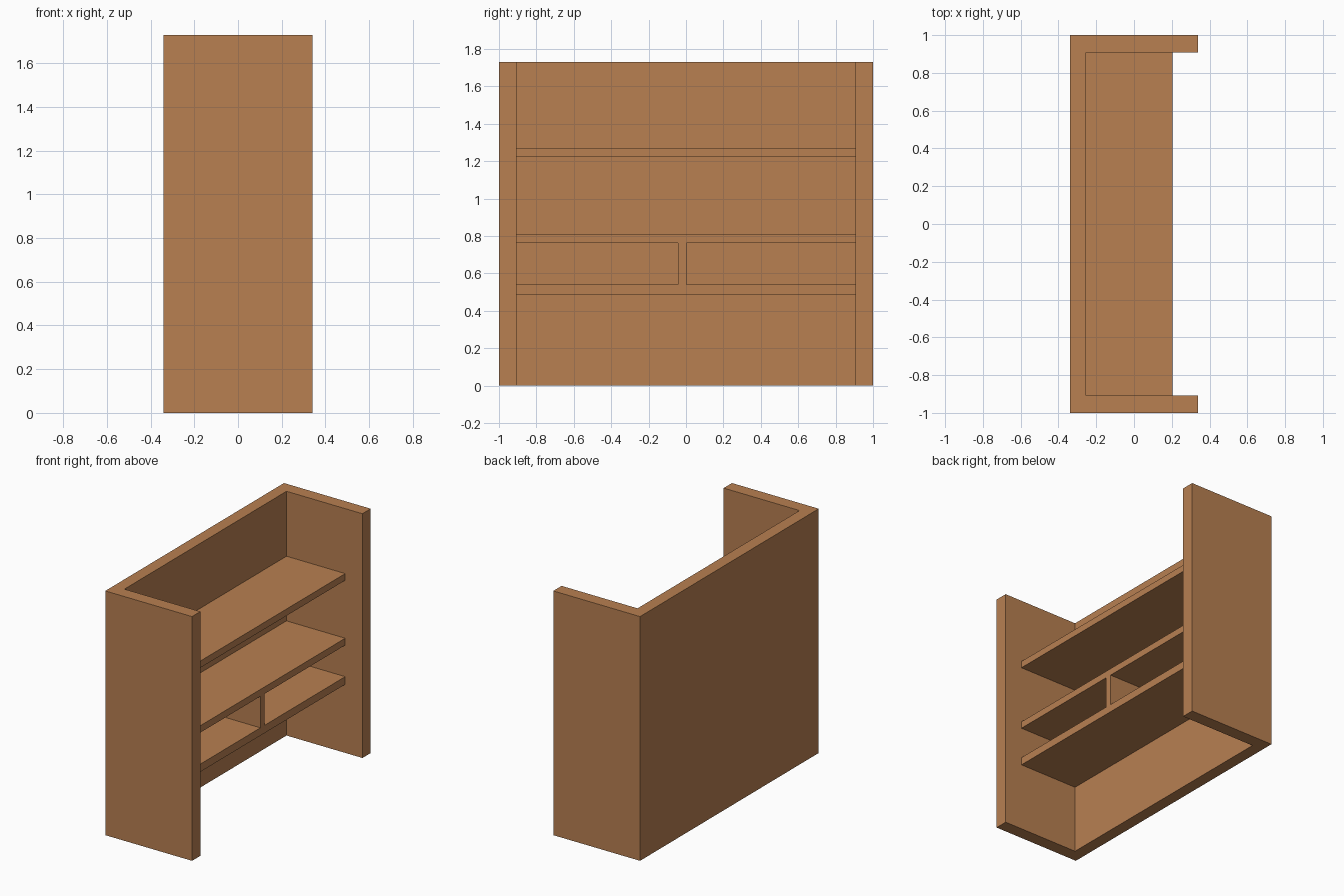
import bpy, bmesh

if "Cube" in bpy.data.objects:
    bpy.data.objects.remove(bpy.data.objects["Cube"])

wood = bpy.data.materials.new("warm wood")
wood.diffuse_color = (0.48, 0.215, 0.083, 1)
wood.use_nodes = True
wood.node_tree.nodes["Principled BSDF"].inputs["Base Color"].default_value = wood.diffuse_color


def finish(name, bm):
    bmesh.ops.recalc_face_normals(bm, faces=bm.faces)
    mesh = bpy.data.meshes.new(name)
    bm.to_mesh(mesh)
    bm.free()
    mesh.materials.append(wood)
    ob = bpy.data.objects.new(name, mesh)
    bpy.context.collection.objects.link(ob)
    return ob


def box(name, x, y, z):
    bm = bmesh.new()
    bmesh.ops.create_cube(bm, size=1)
    for v in bm.verts:
        v.co = [(a + b) / 2 + c * (b - a) for (a, b), c in zip((x, y, z), v.co)]
    return finish(name, bm)


HEIGHT = 1.73
BACK, FRONT = -0.34, 0.34          # outer depth along x
INNER_BACK, INNER_Y = -0.255, 0.907
SHELF_FRONT = 0.205

# Carcass: U-shaped plan (back panel and two sides), open top, bottom and +x
profile = [(BACK, -1), (FRONT, -1), (FRONT, -INNER_Y), (INNER_BACK, -INNER_Y),
           (INNER_BACK, INNER_Y), (FRONT, INNER_Y), (FRONT, 1), (BACK, 1)]
bm = bmesh.new()
face = bm.faces.new([bm.verts.new((x, y, 0)) for x, y in profile])
ext = bmesh.ops.extrude_face_region(bm, geom=[face], use_keep_orig=True)
top = [g for g in ext["geom"] if isinstance(g, bmesh.types.BMVert)]
bmesh.ops.translate(bm, verts=top, vec=(0, 0, HEIGHT))
finish("cabinet_carcass", bm)

# Three shelves spanning between the sides
for name, z0, z1 in (("lower_shelf", 0.485, 0.54),
                     ("middle_shelf", 0.763, 0.812),
                     ("upper_shelf", 1.222, 1.27)):
    box(name, (INNER_BACK, SHELF_FRONT), (-INNER_Y, INNER_Y), (z0, z1))

# Upright divider between lower and middle shelves
box("divider", (INNER_BACK, SHELF_FRONT), (-0.042, 0.004), (0.54, 0.763))
